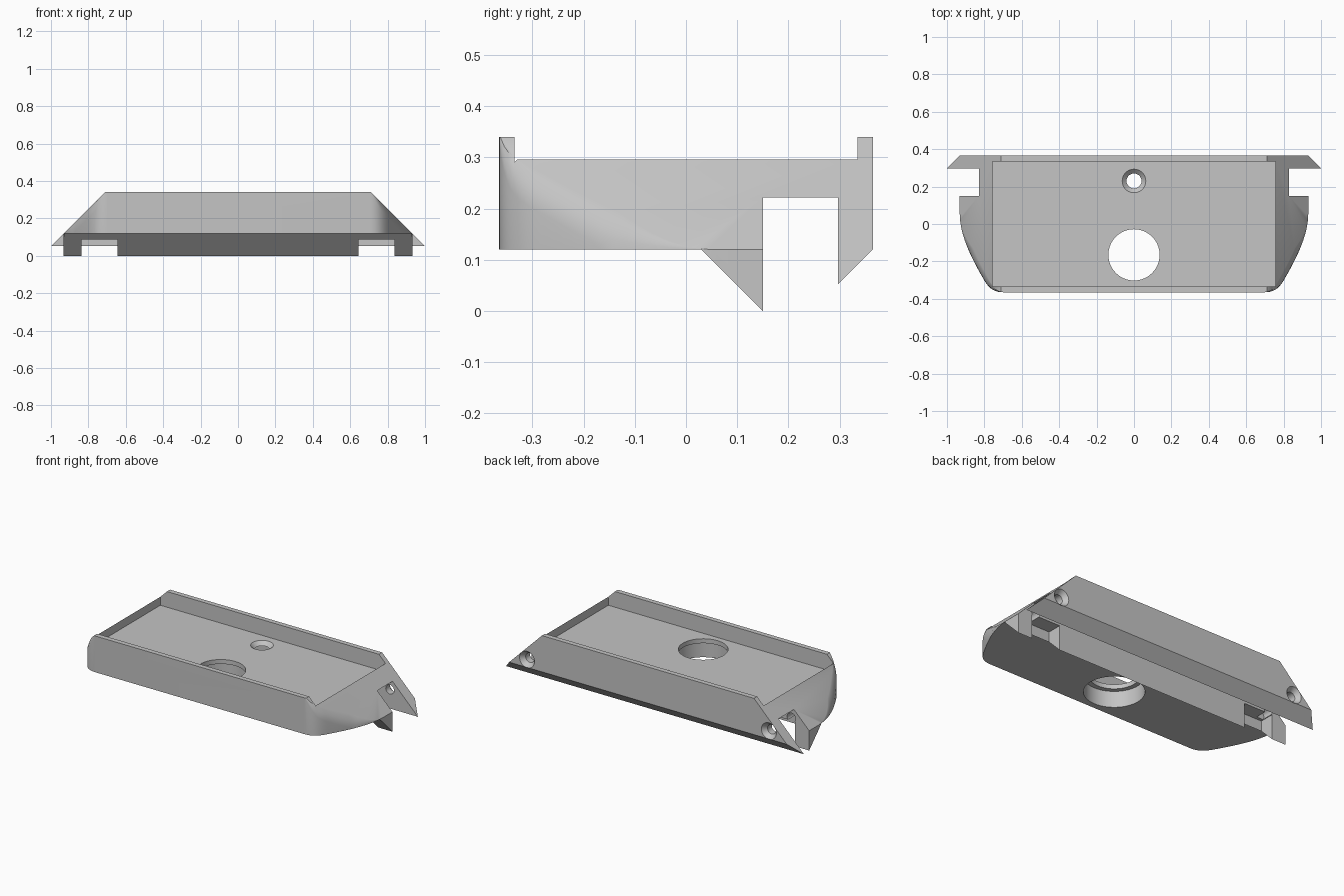
import bpy, bmesh, math
from mathutils import Matrix, Vector

cube = bpy.data.objects.get("Cube")
if cube:
    bpy.data.objects.remove(cube)


def make_object(name, bm):
    bmesh.ops.recalc_face_normals(bm, faces=bm.faces)
    mesh = bpy.data.meshes.new(name)
    bm.to_mesh(mesh)
    bm.free()
    obj = bpy.data.objects.new(name, mesh)
    bpy.context.collection.objects.link(obj)
    return obj


def skin(name, rings):
    """Closed solid through matching rings of points, capped at both ends."""
    bm = bmesh.new()
    loops = [[bm.verts.new(p) for p in ring] for ring in rings]
    for a, b in zip(loops, loops[1:]):
        for i in range(len(a)):
            j = (i + 1) % len(a)
            bm.faces.new((a[i], a[j], b[j], b[i]))
    bm.faces.new(loops[0])
    bm.faces.new(loops[-1])
    return make_object(name, bm)


def prism(name, points, place, start, end):
    """Extrude a flat outline; place(u, v, w) maps it into space."""
    return skin(name, [[place(u, v, w) for u, v in points] for w in (start, end)])


def lathe(name, profile, matrix, sides=48):
    """Turn a (radius, height) profile into a closed stepped plug."""
    angles = [2 * math.pi * i / sides for i in range(sides)]
    return skin(name, [[matrix @ Vector((r * math.cos(a), r * math.sin(a), h))
                        for a in angles] for r, h in profile])


def combine(target, tool, operation):
    tool.hide_render = True
    mod = target.modifiers.new("cut", "BOOLEAN")
    mod.operation = operation
    mod.solver = "EXACT"
    mod.object = tool
    bpy.context.view_layer.objects.active = target
    bpy.ops.object.modifier_apply(modifier=mod.name)
    bpy.data.objects.remove(tool)


def bezier(p0, p1, p2, p3, n):
    p = [Vector(q) for q in (p0, p1, p2, p3)]
    return [tuple(p[0] * (1 - t) ** 3 + p[1] * 3 * t * (1 - t) ** 2
                  + p[2] * 3 * t * t * (1 - t) + p[3] * t ** 3)
            for t in (i / n for i in range(n + 1))]


def upright(u, v, w):
    return (u, v, w)


def lengthwise(u, v, w):
    return (u, w, v)


# Side section: block with front wedge, channel and chamfered back wall
side = [(-.365, .12), (-.365, .34), (.365, .34), (.365, .12),
        (.297, .052), (.297, .222), (.15, .222), (.15, 0), (.03, .12)]
body = prism("tray_body", side, lambda u, v, w: (w, u, v), -1.1, 1.1)

# Sloping ends
REACH = 1.052
slope = [(-REACH + .34, .34), (REACH - .34, .34), (REACH, 0), (REACH, -.1),
         (-REACH, -.1), (-REACH, 0)]
combine(body, prism("slope_tool", slope, lengthwise, -1, 1), "INTERSECT")

# Plan outline with rounded front corners and swept sides
half = bezier((.70, -.365), (.76, -.365), (.785, -.33), (.81, -.285), 10)
half += bezier((.81, -.285), (.87, -.18), (.932, -.06), (.932, .06), 14)[1:]
half += [(.932, .2), (1.05, .2), (1.05, .365)]
plan = half + [(-x, y) for x, y in reversed(half)]


def rounded_ring(t):
    """Outline at step t of the blend between side wall and sloping end."""
    ring = []
    for i, (x, y) in enumerate(plan):
        a, b = Vector(plan[i - 1]), Vector(plan[(i + 1) % len(plan)])
        along = (b - a).normalized()
        edge = REACH - abs(x)
        size = min(.05, .7 * (abs(x) - .70), edge - .12) if y < .1 else 0
        size = max(size, 0)
        inset = size * t * t
        ring.append((x - along.y * inset, y + along.x * inset,
                     edge - size + (2 * size + .002) * t))
    return ring


base = [(x, y, -.2) for x, y in plan]
blend = [rounded_ring(i / 5) for i in range(6)]
crown = [(x, y, .6) for x, y, z in blend[-1]]
combine(body, skin("plan_tool", [base] + blend + [crown]), "INTERSECT")

# Sunken tray floor, leaving lips and thin end walls
FLOOR = .245
pocket = [(-.756, -.335), (.756, -.335), (.756, .335), (-.756, .335)]
combine(body, prism("pocket_tool", pocket, upright, FLOOR, .6), "DIFFERENCE")

# Stepped round opening and countersunk hole in the floor
opening = [(.165, .05), (.165, .218), (.137, .218), (.137, .4)]
combine(body, lathe("opening_tool", opening, Matrix.Translation((0, -.165, 0)), 64), "DIFFERENCE")
sink = [(.037, .1), (.037, .219), (.063, FLOOR), (.063, .4)]
combine(body, lathe("sink_tool", sink, Matrix.Translation((0, .23, 0))), "DIFFERENCE")

# Mirrored back screw holes and wedge notches
for s in (-1, 1):
    screw = [(.028, .08), (.028, .338), (.05, .365), (.05, .45)]
    turn = Matrix.Translation((s * .812, 0, .168)) @ Matrix.Rotation(-math.pi / 2, 4, "X")
    combine(body, lathe("screw_tool", screw, turn), "DIFFERENCE")
    notch = [(s * .645, -.1), (s * .838, -.1), (s * .838, .15), (s * .645, .15)]
    combine(body, prism("notch_tool", notch, lengthwise, .062, .2), "DIFFERENCE")

# Single grey finish
grey = bpy.data.materials.new("plain_grey")
grey.use_nodes = True
colour = (.555, .555, .555, 1)
grey.diffuse_color = colour
grey.node_tree.nodes["Principled BSDF"].inputs["Base Color"].default_value = colour
body.data.materials.clear()
body.data.materials.append(grey)
for poly in body.data.polygons:
    poly.material_index = 0

bpy.ops.object.select_all(action="DESELECT")
body.select_set(True)
bpy.context.view_layer.objects.active = body
bpy.ops.object.shade_smooth_by_angle(angle=math.radians(30))
